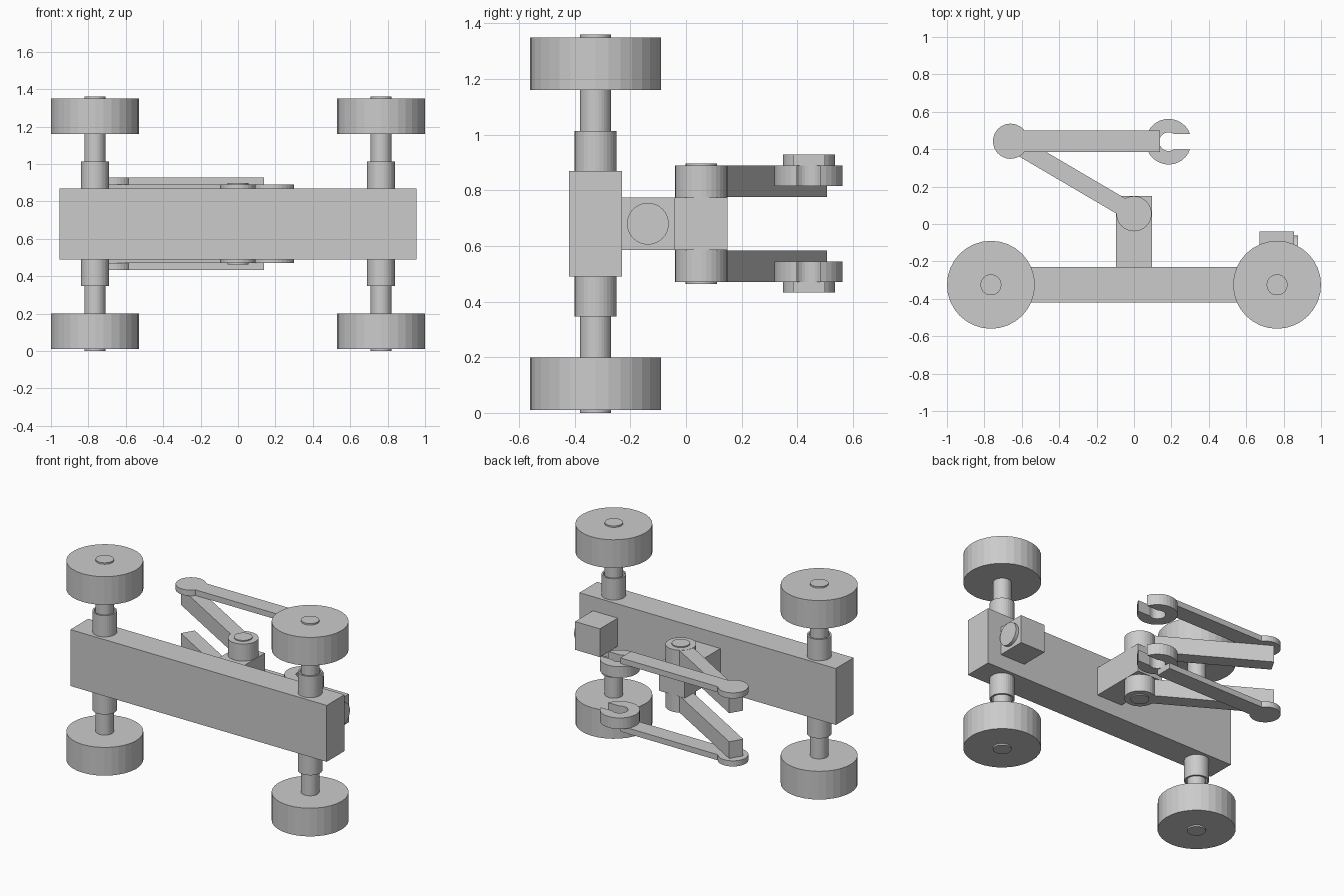
import bpy, bmesh
from math import cos, sin, pi, asin, radians
from mathutils import Matrix, Vector

if "Cube" in bpy.data.objects:
    bpy.data.objects.remove(bpy.data.objects["Cube"])

MID = 0.68  # height of the symmetry plane


def finish(name, bm):
    bmesh.ops.recalc_face_normals(bm, faces=bm.faces[:])
    mesh = bpy.data.meshes.new(name)
    bm.to_mesh(mesh)
    bm.free()
    ob = bpy.data.objects.new(name, mesh)
    bpy.context.collection.objects.link(ob)
    return ob


def box(name, lo, hi):
    lo, hi = Vector(lo), Vector(hi)
    bm = bmesh.new()
    bmesh.ops.create_cube(bm, size=1, matrix=Matrix.Translation((lo + hi) / 2)
                          @ Matrix.Diagonal((*(hi - lo), 1)))
    return finish(name, bm)


def prism(name, outline, z0, z1):
    bm = bmesh.new()
    face = bm.faces.new([bm.verts.new((x, y, z0)) for x, y in outline])
    new = bmesh.ops.extrude_face_region(bm, geom=[face])["geom"]
    bmesh.ops.translate(bm, vec=(0, 0, z1 - z0),
                        verts=[v for v in new if isinstance(v, bmesh.types.BMVert)])
    return finish(name, bm)


def arc(cx, cy, r, a0, a1, n):
    return [(cx + r * cos(a0 + (a1 - a0) * i / n), cy + r * sin(a0 + (a1 - a0) * i / n))
            for i in range(n + 1)]


def disc(name, cx, cy, r, z0, z1, n=32):
    return prism(name, arc(cx, cy, r, 0, 2 * pi, n)[:-1], z0, z1)


def tube(name, cx, cy, r_out, r_in, z0, z1, n=32):
    bm = bmesh.new()
    rings = [[bm.verts.new((x, y, z)) for x, y in arc(cx, cy, r, 0, 2 * pi, n)[:-1]]
             for r, z in ((r_out, z0), (r_out, z1), (r_in, z1), (r_in, z0))]
    for k in range(4):
        a, b = rings[k], rings[(k + 1) % 4]
        for i in range(n):
            j = (i + 1) % n
            bm.faces.new((a[i], a[j], b[j], b[i]))
    return finish(name, bm)


# chassis block, arm tower and camera
box("chassis", (-0.955, -0.42, 0.49), (0.955, -0.23, 0.87))
box("arm_tower", (-0.095, -0.23, 0.585), (0.095, 0.15, 0.775))
box("camera_body", (0.67, -0.23, 0.585), (0.855, -0.04, 0.775))
lens = disc("camera_lens", 0, 0, 0.075, 0, 0.022)
lens.matrix_world = Matrix.Translation((0.855, -0.137, MID)) @ Matrix.Rotation(pi / 2, 4, 'Y')

# axles run from wheel to wheel
for x in (-0.765, 0.765):
    disc("axle", x, -0.325, 0.056, 0, 2 * MID)

# shoulder pin
disc("shoulder_pin", 0, 0.055, 0.056, 0.463, 0.897)

elbow = Vector((-0.66, 0.4425))
shoulder = Vector((0, 0.055))
grip = Vector((0.185, 0.44))

for s, side in ((1, "upper"), (-1, "lower")):
    def z(offset):
        return MID + s * offset

    # wheels and axle collars
    for x in (-0.765, 0.765):
        disc(side + "_wheel", x, -0.325, 0.235, z(0.48), z(0.67))
        tube(side + "_axle_collar", x, -0.325, 0.075, 0.064, z(0.19), z(0.333))

    # shoulder joint
    disc(side + "_shoulder", *shoulder, 0.094, z(0.095), z(0.21))

    # square upper arm
    d = (elbow - shoulder).normalized()
    n = Vector((-d.y, d.x)) * 0.047
    a, b = shoulder, elbow + d * 0.047
    prism(side + "_upper_arm", [a + n, b + n, b - n, a - n], z(0.096), z(0.209))

    # forearm with rounded elbow
    h = asin(0.057 / 0.094)
    prism(side + "_forearm",
          arc(*elbow, 0.094, h, 2 * pi - h, 26) + [(0.14, elbow.y - 0.057), (0.14, elbow.y + 0.057)],
          z(0.21), z(0.248))

    # open C-shaped gripper
    ho, hi = asin(0.041 / 0.122), asin(0.041 / 0.05)
    prism(side + "_gripper",
          arc(*grip, 0.122, ho, 2 * pi - ho, 28) + arc(*grip, 0.05, 2 * pi - hi, hi, 18),
          z(0.135), z(0.21))
